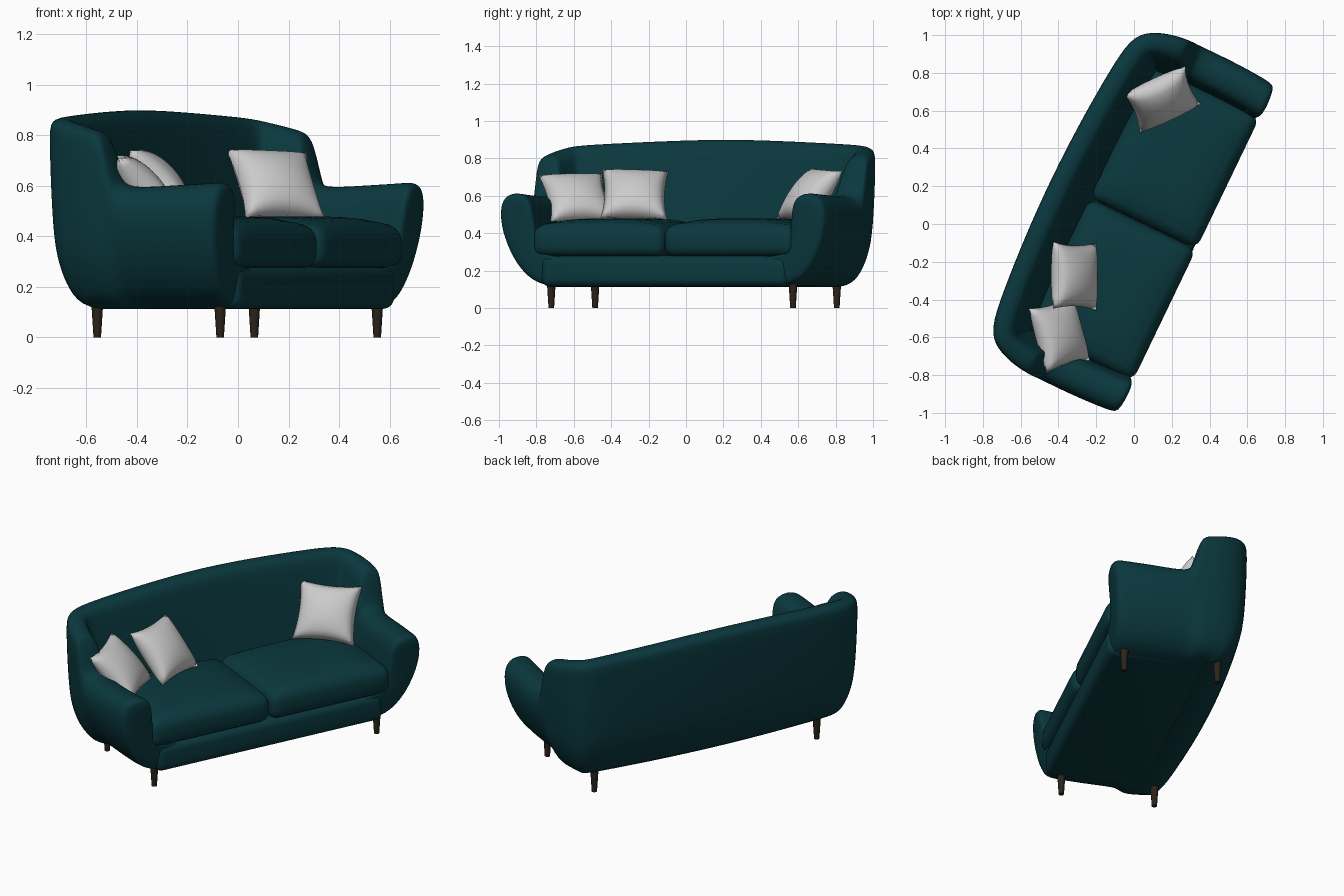
import bpy, bmesh, math
from mathutils import Matrix, Vector

cube = bpy.data.objects.get("Cube")
if cube:
    bpy.data.objects.remove(cube, do_unlink=True)

# The sofa is built facing -y, then turned and placed
PLACE = Matrix.Translation((-0.0095, 0.0295, 0)) @ Matrix.Rotation(math.radians(64.3), 4, 'Z')


def material(name, color):
    m = bpy.data.materials.new(name)
    m.use_nodes = True
    m.diffuse_color = (*color, 1)
    m.node_tree.nodes["Principled BSDF"].inputs["Base Color"].default_value = (*color, 1)
    return m


teal = material("teal fabric", (0.003, 0.04, 0.048))
grey = material("light grey fabric", (0.6, 0.6, 0.6))
wood = material("dark wood", (0.024, 0.017, 0.01))


def finish(bm, name, mat, matrix=PLACE, bevel=0, subdiv=0):
    bmesh.ops.recalc_face_normals(bm, faces=bm.faces)
    for f in bm.faces:
        f.smooth = True
    mesh = bpy.data.meshes.new(name)
    bm.to_mesh(mesh)
    bm.free()
    mesh.materials.append(mat)
    ob = bpy.data.objects.new(name, mesh)
    bpy.context.collection.objects.link(ob)
    ob.matrix_world = matrix
    if bevel:
        mod = ob.modifiers.new("Round", 'BEVEL')
        mod.width, mod.segments = bevel, 5
        mod.limit_method, mod.angle_limit = 'ANGLE', math.radians(50)
    if subdiv:
        mod = ob.modifiers.new("Smooth", 'SUBSURF')
        mod.levels = mod.render_levels = subdiv
    return ob


def box(x0, x1, y0, y1, z0, z1):
    bm = bmesh.new()
    bmesh.ops.create_cube(bm, size=1)
    for v in bm.verts:
        v.co = ((x0 + x1) / 2 + v.co.x * (x1 - x0),
                (y0 + y1) / 2 + v.co.y * (y1 - y0),
                (z0 + z1) / 2 + v.co.z * (z1 - z0))
    return bm


# Shell: one cross-section swept round from arm to back to arm
# Stations: x, y, inward angle (0 = to the front, 90 = to the middle), height, arm factor
STATIONS = [
    (0, 0.482, 0, 0.905, 0), (0.35, 0.472, 3, 0.895, 0), (0.65, 0.45, 8, 0.882, 0),
    (0.86, 0.425, 22, 0.872, 0), (0.935, 0.345, 55, 0.86, 0), (0.972, 0.235, 82, 0.838, 0.1),
    (0.982, 0.155, 90, 0.82, 0.1), (0.984, 0.122, 90, 0.8, 0.2), (0.984, 0.08, 90, 0.63, 0.8),
    (0.984, 0.045, 90, 0.595, 1), (0.985, -0.13, 90, 0.605, 1), (0.975, -0.3, 90, 0.615, 1),
    (0.967, -0.35, 90, 0.62, 1),
]


def section(x, y, angle, h, arm):
    mix = lambda a, b: a + (b - a) * arm
    t, seat = mix(0.14, 0.2), mix(0.22, 0.21)
    deep = mix(0.36, 0.5)
    outline = [(mix(0.15, 0.23), 0.107), (mix(0.08, 0.12), 0.19), (mix(0.04, 0.055), 0.29),
               (mix(0.015, 0.01), 0.41), (0, h - mix(0.07, 0.1)),
               (mix(0.006, 0.025), h - mix(0.01, 0.02)),
               (t / 2, h + 0.003), (t - 0.02, h - 0.02), (t, h - 0.1),
               (seat, 0.41), (seat + 0.015, 0.3), (seat + 0.09, 0.268),
               (deep, 0.265), (deep, 0.107)]
    a = math.radians(angle)
    lean = 0.1 * min(1, max(0, -0.13 - y) / 0.2)
    return [Vector((x - math.sin(a) * d, y - math.cos(a) * d - lean * (z - 0.4), z))
            for d, z in outline]


half = [section(*s) for s in STATIONS]
mid = Vector((0.82, -0.35, 0.36))
half.append([mid + (p - mid) * 0.86 + Vector((0, -0.018, 0)) for p in half[-1]])
mirrored = [[Vector((-p.x, p.y, p.z)) for p in ring] for ring in half[:0:-1]]

bm = bmesh.new()
rings = [[bm.verts.new(p) for p in ring] for ring in mirrored + half]
for r0, r1 in zip(rings, rings[1:]):
    n = len(r0)
    for i in range(n):
        j = (i + 1) % n
        bm.faces.new((r0[i], r0[j], r1[j], r1[i]))
# Each end is closed by a strip of faces between its outer and inner side
for end in (rings[0], rings[-1]):
    n = len(end)
    for i in range(n // 2 - 1):
        bm.faces.new((end[i], end[i + 1], end[n - 2 - i], end[n - 1 - i]))
finish(bm, "back_and_arms", teal, subdiv=2)

# Base under the cushions
finish(box(-0.73, 0.73, -0.362, 0.22, 0.113, 0.28), "seat_base", teal, bevel=0.045)

# Seat cushions with crowned tops
for side, name in ((-1, "right_seat_cushion"), (1, "left_seat_cushion")):
    bm = box(-0.387, 0.387, -0.376, 0.25, 0.275, 0.437)
    bmesh.ops.bevel(bm, geom=list(bm.edges), offset=0.055, segments=4, profile=0.5,
                    affect='EDGES')
    bmesh.ops.subdivide_edges(bm, edges=[e for e in bm.edges if e.calc_length() > 0.2],
                              cuts=7, use_grid_fill=True)
    for v in bm.verts:
        if v.co.z > 0.375:
            u, w = v.co.x / 0.387, (v.co.y + 0.063) / 0.313
            v.co.z += 0.042 * max(0, 1 - u ** 4) * max(0, 1 - w ** 4)
        v.co.x += side * 0.388
    finish(bm, name, teal)

# Tapered legs
for sx, xn in ((-1, "right"), (1, "left")):
    for sy, yn in ((-1, "front"), (1, "back")):
        bm = bmesh.new()
        spot = Matrix.Translation((sx * 0.717 + 0.015, sy * 0.27, 0.07))
        bmesh.ops.create_cone(bm, cap_ends=True, segments=20, radius1=0.015, radius2=0.024,
                              depth=0.14, matrix=spot)
        leg = finish(bm, f"{yn}_{xn}_leg", wood)
        bpy.context.view_layer.objects.active = leg
        leg.select_set(True)
        bpy.ops.object.shade_smooth_by_angle(angle=math.radians(40))
        leg.select_set(False)


# Throw pillows: two bulged square sheets joined at a pinched rim
def pillow(name, center, across, up):
    bm = bmesh.new()
    for side in (-1, 1):
        made = bmesh.ops.create_grid(bm, x_segments=16, y_segments=16, size=1)
        for v in made["verts"]:
            u, w = v.co.x, v.co.y
            fu, fw = max(0, 1 - u * u), max(0, 1 - w * w)
            v.co = (0.178 * u * (1 - 0.1 * fw), 0.174 * w * (1 - 0.1 * fu),
                    side * 0.085 * (fu * fw) ** 0.45)
    bmesh.ops.remove_doubles(bm, verts=bm.verts, dist=0.0005)
    x = Vector(across).normalized()
    z = x.cross(Vector(up)).normalized()
    turn = Matrix((x, z.cross(x), z)).transposed().to_4x4()
    finish(bm, name, grey, Matrix.Translation(center) @ turn)


pillow("left_pillow", (0.15, 0.66, 0.605), (0.905, 0.42, -0.04), (-0.06, 0.19, 0.25))
pillow("middle_pillow", (-0.315, -0.275, 0.608), (0, 1, -0.03), (-0.22, 0, 0.25))
pillow("right_pillow", (-0.395, -0.585, 0.59), (-0.26, 0.965, 0.02), (-0.235, -0.05, 0.25))
